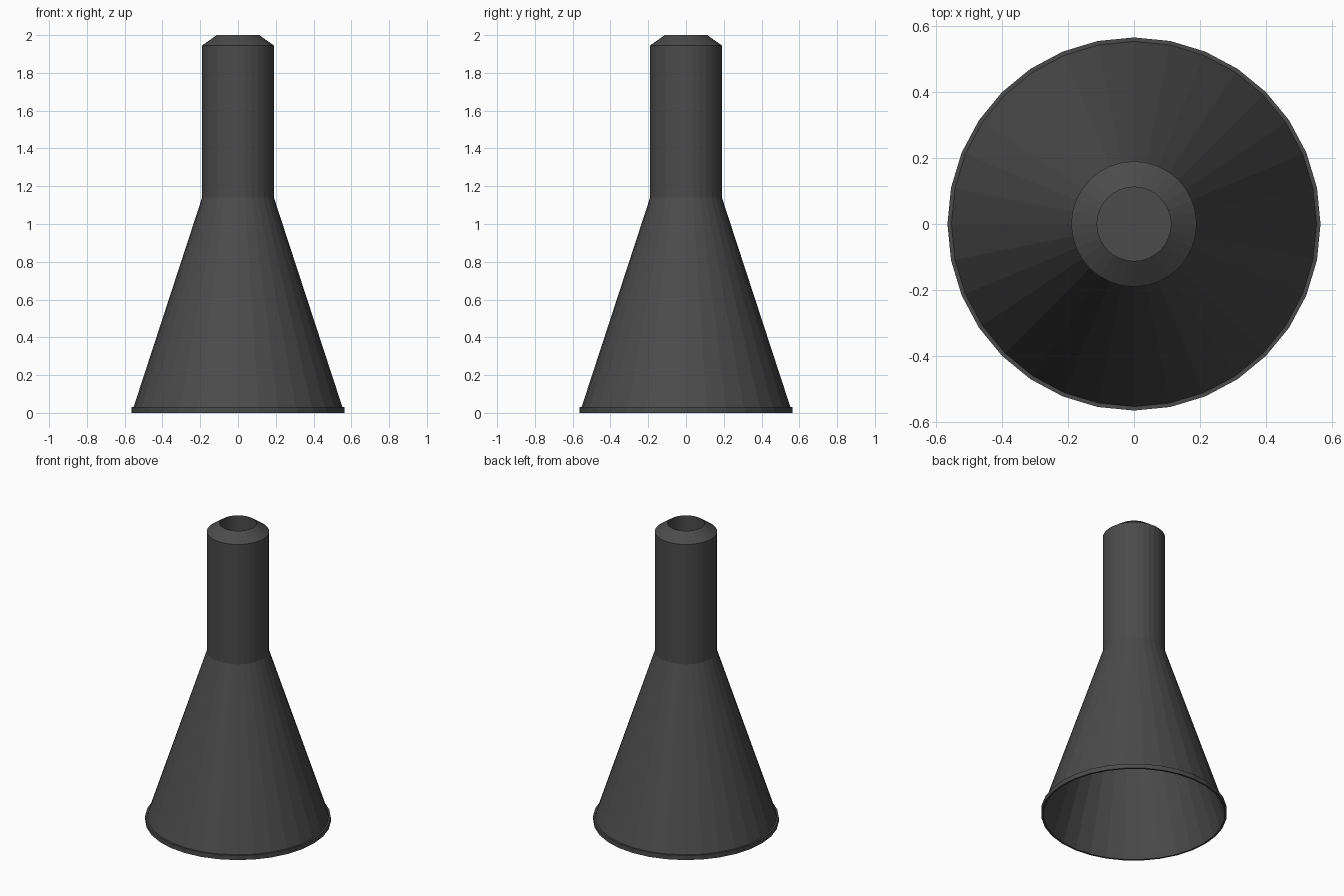
import bpy, bmesh
from math import cos, sin, pi

if "Cube" in bpy.data.objects:
    bpy.data.objects.remove(bpy.data.objects["Cube"])

SIDES = 32


def lathe(name, profile, closed=True):
    """Revolve (radius, z) points about z; a zero radius becomes a pole."""
    bm = bmesh.new()
    rings = []
    for r, z in profile:
        if r == 0:
            rings.append([bm.verts.new((0, 0, z))] * SIDES)
        else:
            rings.append([bm.verts.new((r * cos(2 * pi * i / SIDES),
                                        r * sin(2 * pi * i / SIDES), z))
                          for i in range(SIDES)])
    pairs = list(zip(rings, rings[1:]))
    if closed:
        pairs.append((rings[-1], rings[0]))
    for a, b in pairs:
        for i in range(SIDES):
            j = (i + 1) % SIDES
            corners = list(dict.fromkeys((a[i], a[j], b[j], b[i])))
            if len(corners) > 2:
                bm.faces.new(corners)
    bmesh.ops.recalc_face_normals(bm, faces=bm.faces)
    mesh = bpy.data.meshes.new(name)
    bm.to_mesh(mesh)
    bm.free()
    obj = bpy.data.objects.new(name, mesh)
    bpy.context.collection.objects.link(obj)
    mat = bpy.data.materials.get("charcoal") or bpy.data.materials.new("charcoal")
    mat.diffuse_color = (0.07, 0.07, 0.07, 1)
    mat.use_nodes = True
    mat.node_tree.nodes["Principled BSDF"].inputs["Base Color"].default_value = mat.diffuse_color
    mesh.materials.append(mat)
    return obj


# Hollow conical shade with a thin lip around the open bottom
lathe("shade", [(0.565, 0), (0.565, 0.03), (0.553, 0.03), (0.19, 1.14),
                (0.178, 1.14), (0.541, 0.03), (0.553, 0)])

# Straight neck with chamfered top and a blind round bore
lathe("neck", [(0, 1.14), (0.19, 1.14), (0.19, 1.945), (0.112, 2.0),
               (0.112, 1.16), (0, 1.16)], closed=False)
